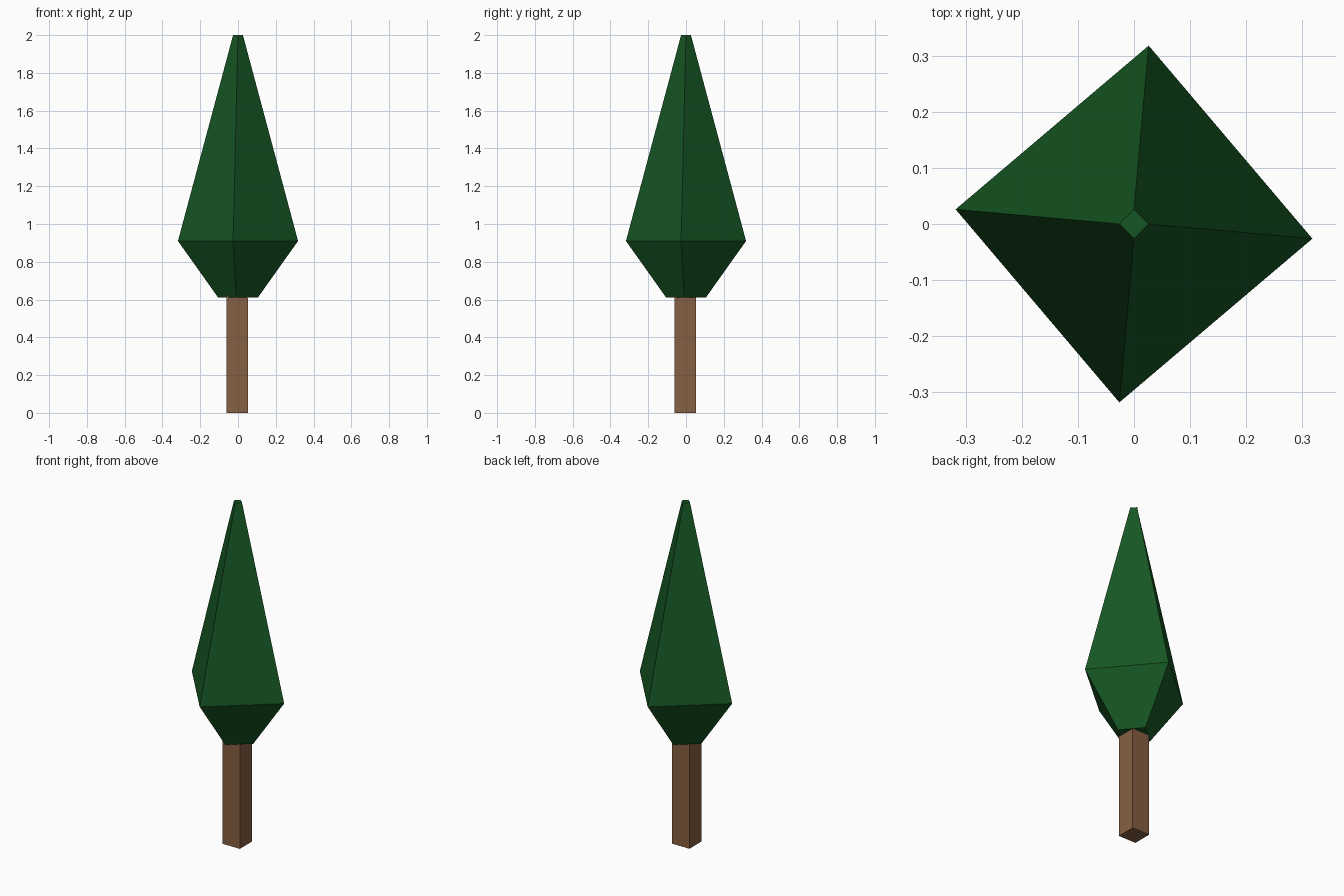
import bpy, bmesh
from math import cos, sin, radians

if "Cube" in bpy.data.objects:
    bpy.data.objects.remove(bpy.data.objects["Cube"])


def material(name, color):
    m = bpy.data.materials.new(name)
    m.diffuse_color = color
    m.use_nodes = True
    m.node_tree.nodes["Principled BSDF"].inputs["Base Color"].default_value = m.diffuse_color
    return m


def lathe(name, rings, mat, center=(0, 0)):
    """Four-sided solid from (radius, height, angle) rings, capped at both ends."""
    bm = bmesh.new()
    loops = []
    for r, z, a in rings:
        loops.append([bm.verts.new((center[0] + r * cos(radians(a + 90 * i)),
                                    center[1] + r * sin(radians(a + 90 * i)), z))
                      for i in range(4)])
    for lo, hi in zip(loops, loops[1:]):
        for i in range(4):
            j = (i + 1) % 4
            bm.faces.new((lo[i], lo[j], hi[j], hi[i]))
    bm.faces.new(loops[0][::-1])
    bm.faces.new(loops[-1])
    bm.normal_update()
    mesh = bpy.data.meshes.new(name)
    bm.to_mesh(mesh)
    bm.free()
    mesh.materials.append(mat)
    obj = bpy.data.objects.new(name, mesh)
    bpy.context.collection.objects.link(obj)
    return obj


# Square trunk, slightly off centre, tucked into the foliage
half = 0.057
lathe("trunk", [(half * 2 ** 0.5, 0, 45), (half * 2 ** 0.5, 0.63, 45)],
      material("bark", (0.24, 0.115, 0.055, 1)), (-0.003, -0.003))

# Tapered four-sided foliage, corners facing the axes
lathe("foliage", [(0.105, 0.61, -4.7), (0.319, 0.91, -4.7), (0.026, 2.0, 0)],
      material("leaves", (0.008, 0.095, 0.017, 1)))
